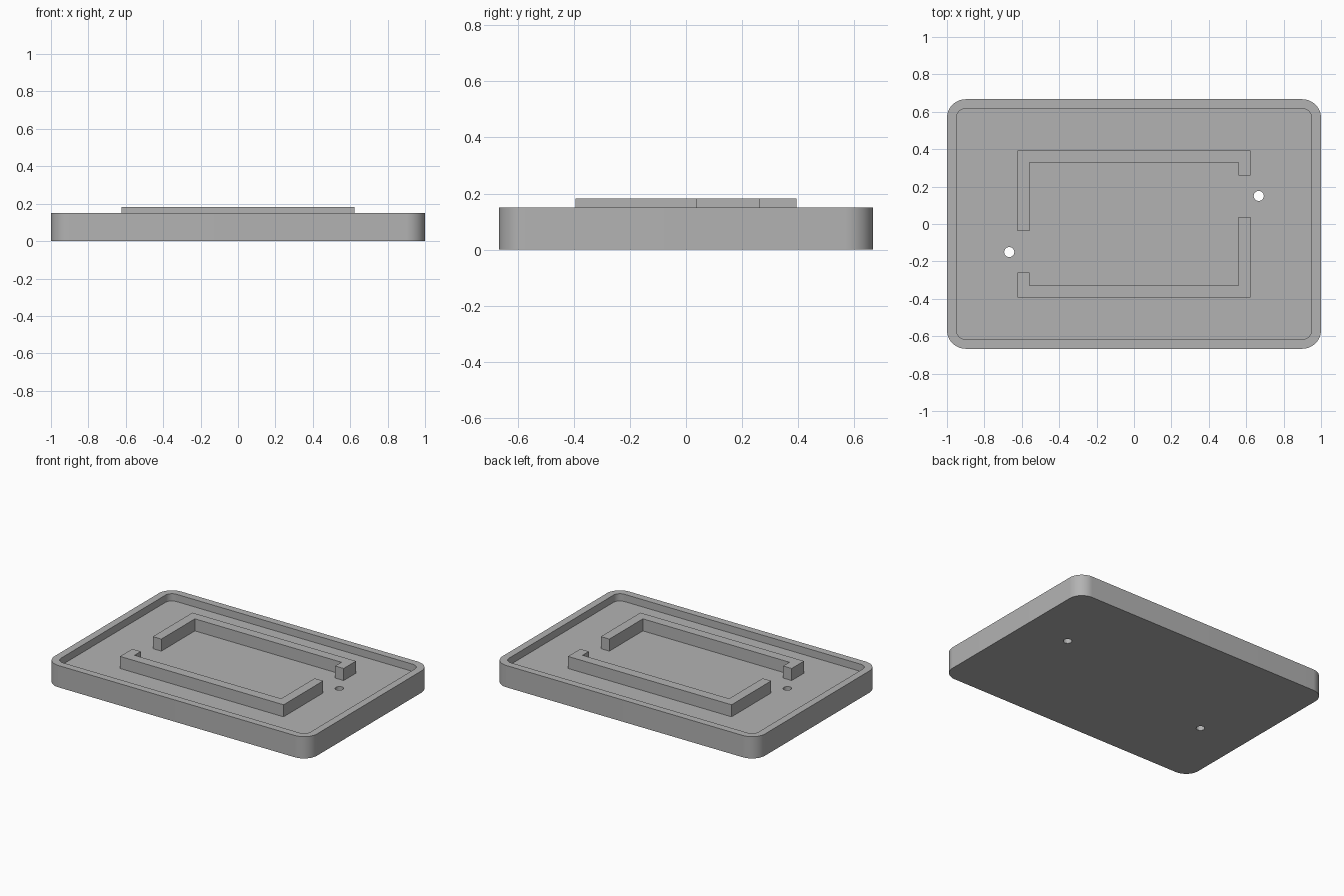
import bpy, bmesh, math

cube = bpy.data.objects.get("Cube")
if cube:
    bpy.data.objects.remove(cube, do_unlink=True)

HALF_X, HALF_Y = 1.0, 0.667
TRAY_TOP, FLOOR, RIB_TOP = 0.15, 0.10, 0.183
RIM = 0.05

grey = bpy.data.materials.new("plain grey")
grey.use_nodes = True
grey.diffuse_color = (0.45, 0.45, 0.45, 1)
grey.node_tree.nodes["Principled BSDF"].inputs["Base Color"].default_value = grey.diffuse_color


def prism(name, outline, z0, z1):
    """Extrude a counter-clockwise outline from z0 up to z1."""
    bm = bmesh.new()
    base = bm.faces.new([bm.verts.new((x, y, z0)) for x, y in outline])
    top = bmesh.ops.extrude_face_region(bm, geom=[base])["geom"]
    moved = [v for v in top if isinstance(v, bmesh.types.BMVert)]
    bmesh.ops.translate(bm, verts=moved, vec=(0, 0, z1 - z0))
    bmesh.ops.recalc_face_normals(bm, faces=bm.faces)
    mesh = bpy.data.meshes.new(name)
    bm.to_mesh(mesh)
    bm.free()
    mesh.materials.append(grey)
    obj = bpy.data.objects.new(name, mesh)
    bpy.context.collection.objects.link(obj)
    return obj


def arc(cx, cy, r, start, sweep, steps):
    return [(cx + r * math.cos(start + sweep * i / steps),
             cy + r * math.sin(start + sweep * i / steps)) for i in range(steps + 1)]


def rounded_rect(hx, hy, r, steps=16):
    points = []
    for k, (sx, sy) in enumerate([(1, 1), (-1, 1), (-1, -1), (1, -1)]):
        points += arc(sx * (hx - r), sy * (hy - r), r, k * math.pi / 2, math.pi / 2, steps)
    return points


def cut(obj, cutter):
    cutter.hide_render = True
    mod = obj.modifiers.new("cut", "BOOLEAN")
    mod.operation, mod.solver, mod.object = "DIFFERENCE", "EXACT", cutter
    bpy.context.view_layer.objects.active = obj
    bpy.ops.object.modifier_apply(modifier=mod.name)
    bpy.data.objects.remove(cutter, do_unlink=True)


# Tray body with a shallow rounded recess
tray = prism("tray", rounded_rect(HALF_X, HALF_Y, 0.1), 0, TRAY_TOP)
cut(tray, prism("recess_cutter", rounded_rect(HALF_X - RIM, HALF_Y - RIM, 0.05),
                FLOOR, TRAY_TOP + 0.1))

# Two through holes, diagonally opposite
for side in (1, -1):
    ring = arc(side * 0.667, side * 0.15, 0.027, 0, math.tau, 32)[:-1]
    cut(tray, prism("hole_cutter", ring, -0.1, TRAY_TOP + 0.1))

bpy.ops.object.select_all(action="DESELECT")
tray.select_set(True)
bpy.context.view_layer.objects.active = tray
bpy.ops.object.shade_smooth_by_angle(angle=math.radians(30))

# Bracket ribs: one long arm and one short arm, the second turned half round
ox, oy, ix, iy = 0.623, 0.394, 0.558, 0.328
long_end, short_end = -0.037, 0.26
bracket = [(-ox, oy), (-ox, long_end), (-ix, long_end), (-ix, iy),
           (ix, iy), (ix, short_end), (ox, short_end), (ox, oy)]
for name, turn in (("back_rib", 1), ("front_rib", -1)):
    prism(name, [(turn * x, turn * y) for x, y in bracket], FLOOR, RIB_TOP)
